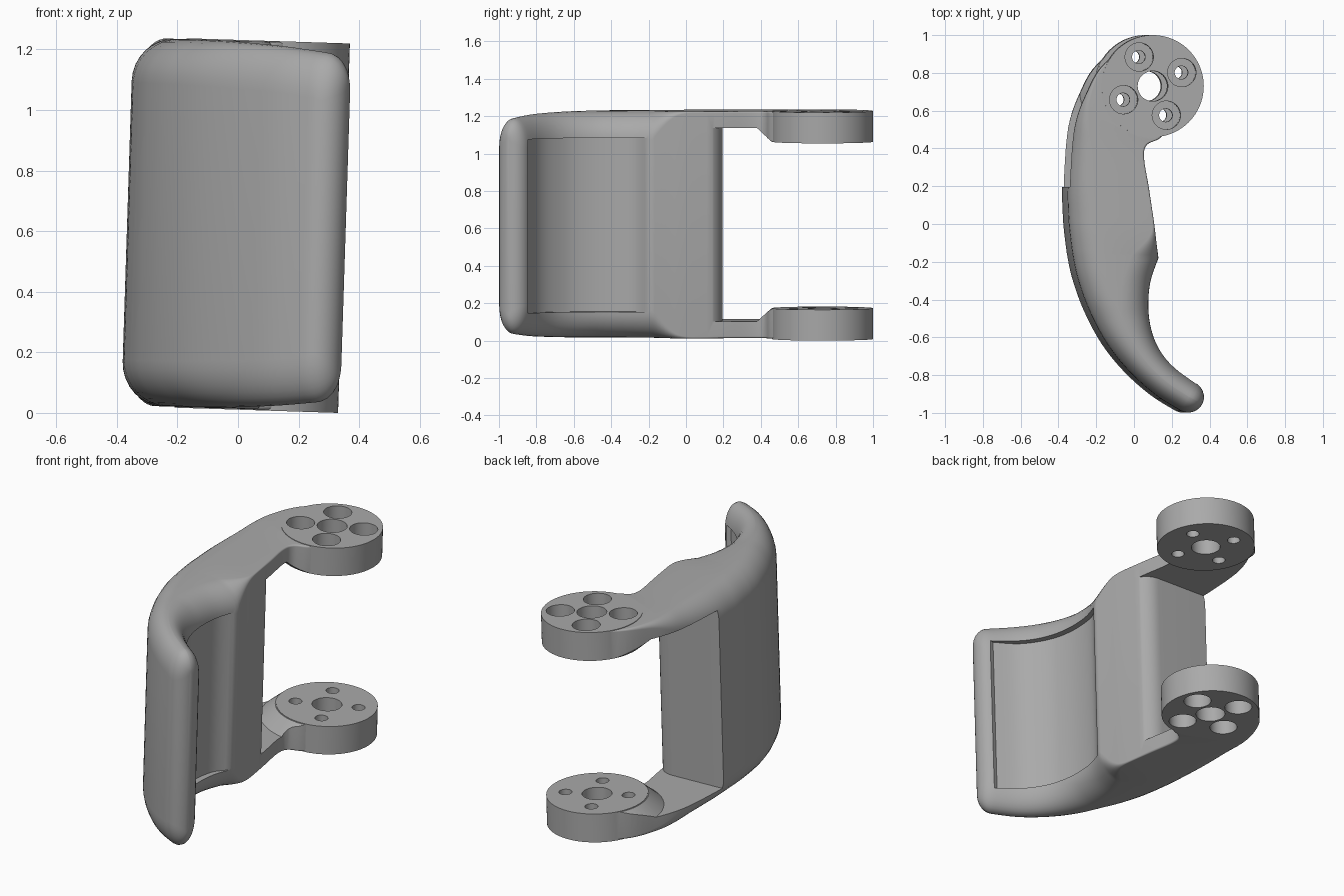
import bpy, bmesh
from math import sin, cos, pi, radians
from mathutils import Matrix, Vector

cube = bpy.data.objects.get("Cube")
if cube:
    bpy.data.objects.remove(cube)

grey = bpy.data.materials.new("plain_grey")
grey.use_nodes = True
colour = (0.4, 0.4, 0.4, 1)
grey.diffuse_color = colour
grey.node_tree.nodes["Principled BSDF"].inputs["Base Color"].default_value = colour

HUB = Vector((0.08, 0.73))
HUB_R, HUB_IN, HUB_OUT = 0.27, 0.445, 0.61


def make(name, bm):
    bmesh.ops.recalc_face_normals(bm, faces=bm.faces)
    mesh = bpy.data.meshes.new(name)
    bm.to_mesh(mesh)
    bm.free()
    mesh.materials.append(grey)
    ob = bpy.data.objects.new(name, mesh)
    bpy.context.collection.objects.link(ob)
    return ob


def skin(name, rings):
    """Close a solid over rings of equal point count."""
    bm = bmesh.new()
    rows = [[bm.verts.new(p) for p in ring] for ring in rings]
    n = len(rows[0])
    for a, b in zip(rows, rows[1:]):
        for i in range(n):
            j = (i + 1) % n
            bm.faces.new((a[i], a[j], b[j], b[i]))
    bm.faces.new(rows[0])
    bm.faces.new(rows[-1])
    return make(name, bm)


def prism(name, plan, half):
    return skin(name, [[(x, y, z) for x, y in plan] for z in (-half, half)])


def frustum(name, centre, r0, z0, r1, z1, n=64):
    return skin(name, [[(centre.x + r * cos(2 * pi * i / n), centre.y + r * sin(2 * pi * i / n), z)
                        for i in range(n)] for r, z in ((r0, z0), (r1, z1))])


def combine(target, tool, operation):
    mod = target.modifiers.new("combine", "BOOLEAN")
    mod.operation, mod.solver, mod.object = operation, "EXACT", tool
    bpy.context.view_layer.objects.active = target
    bpy.ops.object.modifier_apply(modifier=mod.name)
    bpy.data.objects.remove(tool)


def smooth_path(keys, steps=5):
    """Catmull-Rom interpolation of number tuples."""
    pts = [Vector(k) for k in keys]
    out = []
    for i in range(len(pts) - 1):
        a, b, c, d = pts[max(i - 1, 0)], pts[i], pts[i + 1], pts[min(i + 2, len(pts) - 1)]
        for s in range(steps):
            t = s / steps
            out.append(b + (c - a) * (t / 2) + (a * 2 - b * 5 + c * 4 - d) * (t * t / 2)
                       + (b * 3 - a - c * 3 + d) * (t ** 3 / 2))
    return out + [pts[-1]]


def section(ix, iy, ox, oy, r_in, r_out, h):
    """Upright rounded rectangle between an inner and an outer plan point."""
    inner, outer = Vector((ix, iy)), Vector((ox, oy))
    w = (outer - inner).length
    ring = []
    for side, top, r, start in ((1, 1, r_out, 0), (0, 1, r_in, 90), (0, -1, r_in, 180), (1, -1, r_out, 270)):
        r = max(r, 0.008)
        rx = min(r, w * 0.498)
        for k in range(9):
            a = radians(start + k * 90 / 8)
            u = (w - rx if side else rx) + rx * cos(a)
            p = inner.lerp(outer, u / w)
            ring.append((p.x, p.y, top * (h - r) + r * sin(a)))
    return ring


# Curved grip: inner x, y, outer x, y, inner radius, outer radius, half height
grip = [(0.31, -0.84, 0.235, -0.99, 0.15, 0.15, 0.578),
        (0.205, -0.765, 0.1, -0.905, 0.15, 0.15, 0.592),
        (0.13, -0.68, -0.04, -0.78, 0.15, 0.15, 0.6),
        (0.082, -0.575, -0.16, -0.63, 0.15, 0.15, 0.605),
        (0.062, -0.45, -0.255, -0.45, 0.15, 0.15, 0.607),
        (0.072, -0.31, -0.315, -0.28, 0.15, 0.15, 0.607),
        (0.115, -0.18, -0.342, -0.15, 0.15, 0.15, 0.607)]
# Straight flank and arms leading to the hubs
arm = [grip[-1],
       (0.1, -0.09, -0.357, -0.03, 0.05, 0.15, 0.607),
       (0.088, 0, -0.363, 0.06, 0.01, 0.15, 0.607),
       (0.06, 0.19, -0.365, 0.2, 0.01, 0.14, 0.607),
       (0.034, 0.35, -0.345, 0.42, 0.01, 0.11, 0.607),
       (0.05, 0.42, -0.32, 0.56, 0.01, 0.07, 0.607),
       (0.13, 0.465, -0.275, 0.68, 0.01, 0.03, 0.607),
       (0.2, 0.6, -0.2, 0.82, 0.01, 0.01, 0.607),
       (0.2, 0.75, -0.07, 0.94, 0.01, 0.01, 0.607)]

# Rounded tip
a, b = Vector(grip[0][0:2]), Vector(grip[0][2:4])
mid, half = (a + b) / 2, (a - b) / 2
forward = Vector((half.y, -half.x))
tip = []
for deg in (84, 70, 56, 42, 28, 14):
    t = radians(deg)
    c = mid + forward * sin(t)
    tip.append((*(c + half * cos(t)), *(c - half * cos(t)), 0.15 * cos(t) + 0.01, 0.15 * cos(t) + 0.01,
                0.47 + 0.108 * cos(t)))

stations = tip + smooth_path(grip) + smooth_path(arm)[1:]
bracket = skin("grip_bracket", [section(*s) for s in stations])

# Opening between the arms, with a rounded wall corner and ramps at the hubs
corner = [(-0.03 + 0.115 * cos(radians(d)), 0.08 + 0.115 * sin(radians(d))) for d in range(0, 91, 9)]
opening = prism("opening_cutter", [(0.6, 0.08)] + corner + [(-0.6, 0.195), (-0.6, 1.3), (0.6, 1.3)], 0.517)
for s in (-1, 1):
    combine(opening, frustum("ramp", HUB, 0.275, s * 0.448, 0.38, s * 0.54), "DIFFERENCE")
combine(bracket, opening, "DIFFERENCE")

# Shallow pocket in the concave face
pocket = smooth_path([(0.115, -0.195), (0.045, -0.29), (0.025, -0.45), (0.045, -0.59),
                      (0.1, -0.7), (0.175, -0.785), (0.29, -0.85)])
combine(bracket, prism("pocket_cutter", [tuple(p) for p in pocket] + [(0.5, -0.8), (0.5, -0.195)], 0.465),
        "DIFFERENCE")

# Hubs with a centre hole and four counterbored screw holes
for s in (-1, 1):
    combine(bracket, frustum("hub", HUB, HUB_R, s * HUB_IN, HUB_R, s * HUB_OUT, 96), "UNION")
for s in (-1, 1):
    combine(bracket, frustum("centre_hole", HUB, 0.08, s * 0.4, 0.08, s * 0.7, 48), "DIFFERENCE")
    for k in range(4):
        t = radians(25 + 90 * k)
        spot = HUB + Vector((cos(t), sin(t))) * 0.17
        combine(bracket, frustum("screw_hole", spot, 0.035, s * 0.4, 0.035, s * 0.7, 32), "DIFFERENCE")
        combine(bracket, frustum("counterbore", spot, 0.075, s * 0.51, 0.075, s * 0.7, 48), "DIFFERENCE")

# Slight lean, then stand on the ground
bracket.data.transform(Matrix.Rotation(0.032, 4, "Y"))
low = min(v.co.z for v in bracket.data.vertices)
bracket.data.transform(Matrix.Translation((0, 0, -low)))
bpy.ops.object.select_all(action="DESELECT")
bracket.select_set(True)
bpy.context.view_layer.objects.active = bracket
bpy.ops.object.shade_smooth_by_angle(angle=radians(30))
